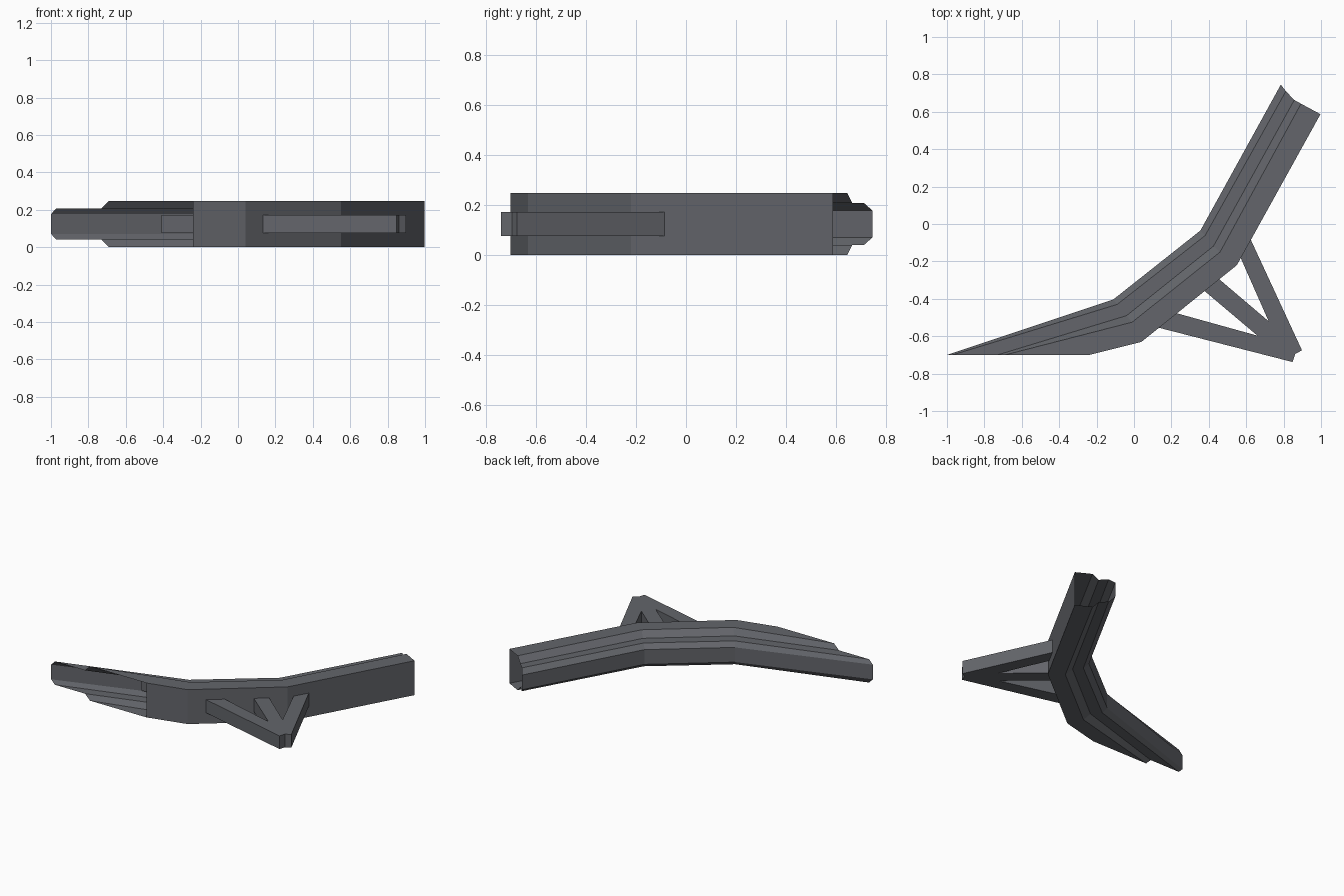
import bpy, bmesh

if "Cube" in bpy.data.objects:
    bpy.data.objects.remove(bpy.data.objects["Cube"])

grey = bpy.data.materials.new("dark grey")
grey.diffuse_color = (0.125, 0.13, 0.145, 1)
grey.use_nodes = True
grey.node_tree.nodes["Principled BSDF"].inputs["Base Color"].default_value = grey.diffuse_color
MID = 0.124  # the model is symmetric about this height


def make_object(name, bm):
    bmesh.ops.recalc_face_normals(bm, faces=bm.faces[:])
    mesh = bpy.data.meshes.new(name)
    bm.to_mesh(mesh)
    bm.free()
    mesh.materials.append(grey)
    obj = bpy.data.objects.new(name, mesh)
    bpy.context.collection.objects.link(obj)
    return obj


# Curved rail: long edges from outer lip to rear wall, each with its half height
edges = [
    (0.053, [(-1.00, -0.70), (-0.11, -0.403), (0.355, -0.035), (0.785, 0.745)]),
    (0.084, [(-0.97, -0.70), (-0.09, -0.43), (0.38, -0.062), (0.812, 0.71)]),
    (0.084, [(-0.73, -0.70), (-0.04, -0.49), (0.425, -0.118), (0.857, 0.663)]),
    (0.124, [(-0.69, -0.70), (-0.01, -0.525), (0.46, -0.15), (0.893, 0.643)]),
    (0.124, [(-0.24, -0.70), (0.04, -0.63), (0.55, -0.22), (0.997, 0.587)]),
]
ring_edges = [(p, MID + h) for h, p in edges] + [(p, MID - h) for h, p in reversed(edges)]
bm = bmesh.new()
rings = [[bm.verts.new((p[i][0], p[i][1], z)) for p, z in ring_edges] for i in range(4)]
for a, b in zip(rings, rings[1:]):  # open-ended tube
    n = len(a)
    for k in range(n):
        bm.faces.new((a[k], a[(k + 1) % n], b[(k + 1) % n], b[k]))
make_object("curved_rail", bm)

# Three-pronged bracket, prongs running into the rail
outline = [(0.848, -0.738), (0.862, -0.695), (0.898, -0.675), (0.61, -0.053),
           (0.53, -0.09), (0.72, -0.52), (0.40, -0.248), (0.32, -0.31),
           (0.66, -0.597), (-0.05, -0.40), (-0.10, -0.42), (-0.41, -0.515),
           (-0.10, -0.495)]
bm = bmesh.new()
face = bm.faces.new([bm.verts.new((x, y, 0.077)) for x, y in outline])
ext = bmesh.ops.extrude_face_region(bm, geom=[face])
bmesh.ops.translate(bm, vec=(0, 0, 0.095),
                    verts=[v for v in ext["geom"] if isinstance(v, bmesh.types.BMVert)])
make_object("support_bracket", bm)
